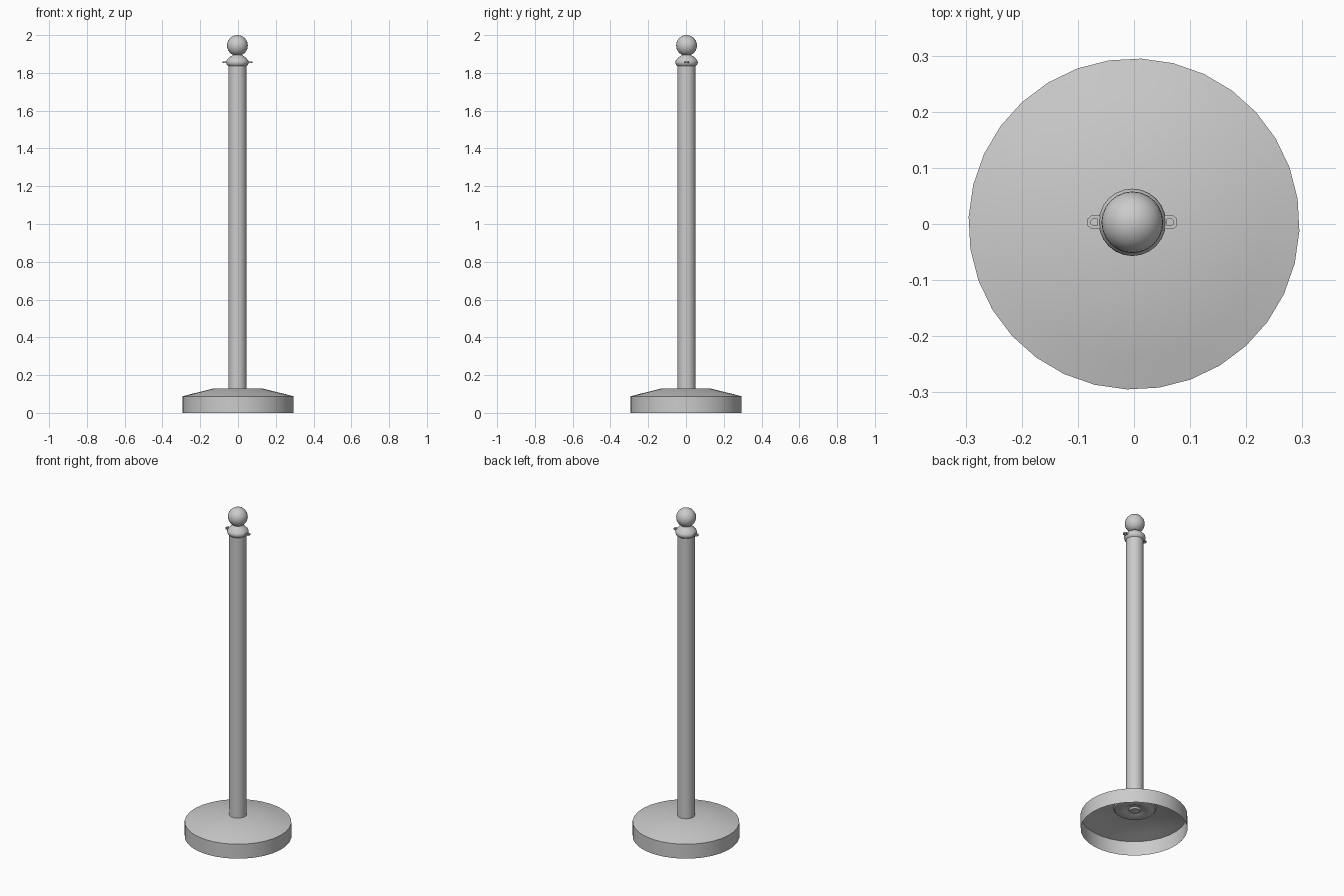
import bpy, bmesh, math
from mathutils import Matrix

if "Cube" in bpy.data.objects:
    bpy.data.objects.remove(bpy.data.objects["Cube"])

CX, CY = -0.003, 0.003   # post axis


def finish(name, bm, angle=35):
    bmesh.ops.recalc_face_normals(bm, faces=bm.faces)
    me = bpy.data.meshes.new(name)
    bm.to_mesh(me)
    bm.free()
    ob = bpy.data.objects.new(name, me)
    bpy.context.collection.objects.link(ob)
    bpy.ops.object.select_all(action='DESELECT')
    ob.select_set(True)
    bpy.context.view_layer.objects.active = ob
    bpy.ops.object.shade_smooth_by_angle(angle=math.radians(angle))
    return ob


def lathe(name, profile, sides, x=CX, y=CY, turn=0.0, angle=35):
    """Spin a (radius, z) profile around a vertical axis."""
    bm = bmesh.new()
    vs = [bm.verts.new((r, 0, z)) for r, z in profile]
    es = [bm.edges.new(p) for p in zip(vs, vs[1:])]
    bmesh.ops.spin(bm, geom=vs + es, cent=(0, 0, 0), axis=(0, 0, 1),
                   angle=2 * math.pi, steps=sides, use_duplicate=False)
    bmesh.ops.remove_doubles(bm, verts=bm.verts, dist=1e-5)
    bm.transform(Matrix.Translation((x, y, 0)) @ Matrix.Rotation(turn, 4, 'Z'))
    return finish(name, bm, angle)


# Hollow weighted base, open underneath
lathe("base_shell", [(0.295, 0), (0.295, 0.088), (0.24, 0.102), (0.125, 0.13), (0, 0.13)],
      32, 0, 0, math.radians(-2.5), 40)

# Fixing washer and nut under the base
lathe("base_washer", [(0.118, 0.129), (0.112, 0.121), (0.085, 0.115), (0.062, 0.115),
                      (0.05, 0.122), (0.035, 0.122), (0.028, 0.113), (0, 0.111)], 24)

# Post
lathe("post", [(0.048, 0.125), (0.048, 1.845)], 24)

# Collar with neck
lathe("collar", [(0.046, 1.835), (0.056, 1.843), (0.06, 1.856), (0.057, 1.866),
                 (0.042, 1.883), (0.026, 1.893), (0.02, 1.905)], 24)

# Ball finial
bm = bmesh.new()
bmesh.ops.create_uvsphere(bm, u_segments=24, v_segments=16, radius=0.055,
                          matrix=Matrix.Translation((CX, CY, 1.945)))
finish("ball_finial", bm)

# Pierced rope tabs on both sides of the collar
outer = [(0.048, -0.012), (0.073, -0.012), (0.08, -0.006), (0.08, 0.006),
         (0.073, 0.012), (0.048, 0.012)]
inner = [(0.062, -0.006), (0.07, -0.006), (0.0735, -0.003), (0.0735, 0.003),
         (0.07, 0.006), (0.062, 0.006)]
for name, s in (("left_tab", -1), ("right_tab", 1)):
    bm = bmesh.new()
    loops = [[bm.verts.new((CX + s * px, CY + py, 1.852)) for px, py in loop]
             for loop in (outer, inner)]
    n = len(outer)
    faces = [bm.faces.new((loops[0][i], loops[0][(i + 1) % n],
                           loops[1][(i + 1) % n], loops[1][i])) for i in range(n)]
    ext = bmesh.ops.extrude_face_region(bm, geom=faces, use_keep_orig=True)
    top = [g for g in ext["geom"] if isinstance(g, bmesh.types.BMVert)]
    bmesh.ops.translate(bm, verts=top, vec=(0, 0, 0.008))
    finish(name, bm)
